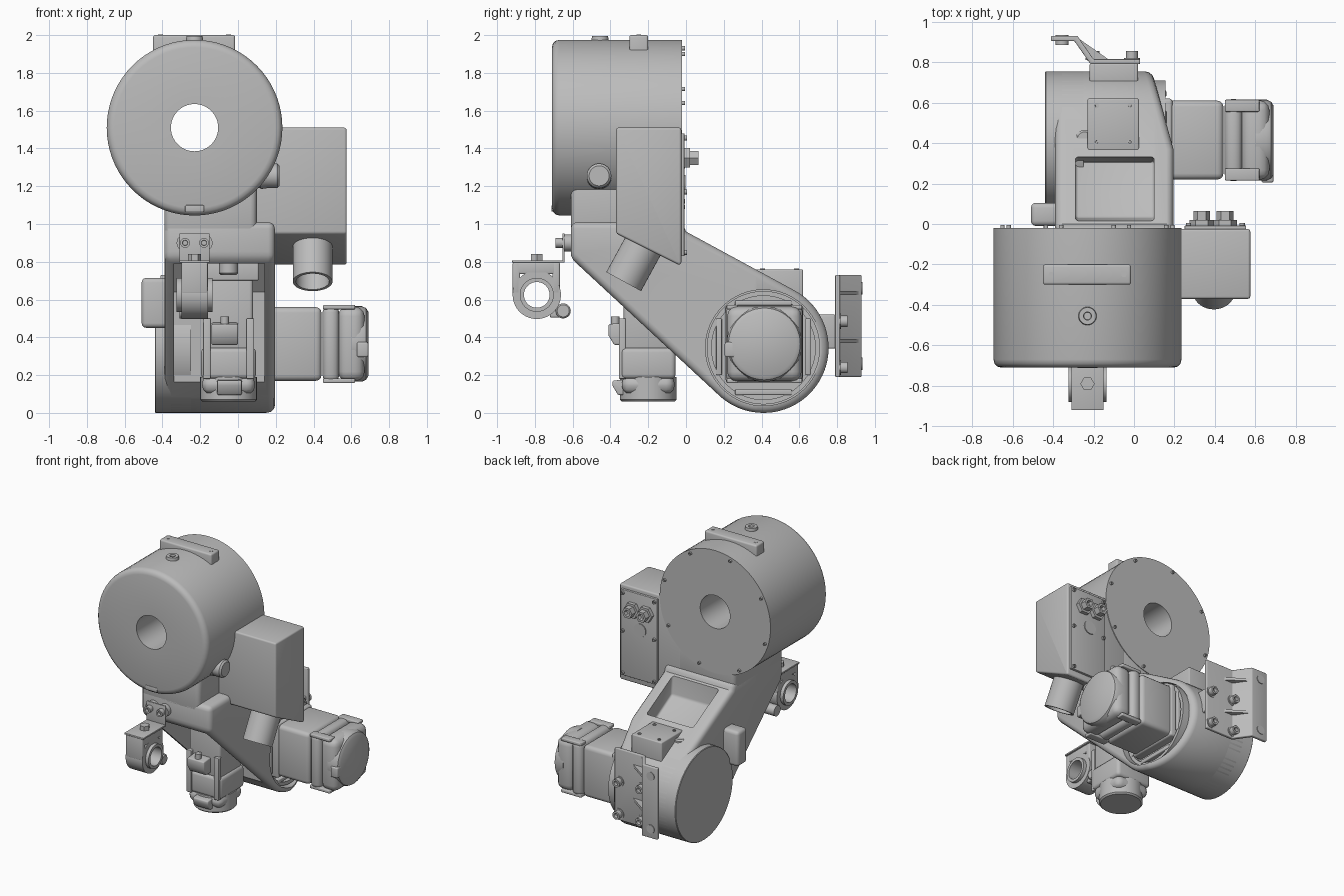
import bpy, bmesh
from math import sin, cos, pi, radians
from mathutils import Vector, Matrix

if "Cube" in bpy.data.objects:
    bpy.data.objects.remove(bpy.data.objects["Cube"])

grey = bpy.data.materials.new("cast grey")
grey.use_nodes = True
grey.diffuse_color = (0.5, 0.5, 0.5, 1)
grey.node_tree.nodes["Principled BSDF"].inputs["Base Color"].default_value = (0.5, 0.5, 0.5, 1)


def finish(name, bm, bevel=0.0, segments=3):
    bmesh.ops.recalc_face_normals(bm, faces=bm.faces)
    mesh = bpy.data.meshes.new(name)
    bm.to_mesh(mesh)
    bm.free()
    mesh.materials.append(grey)
    ob = bpy.data.objects.new(name, mesh)
    bpy.context.collection.objects.link(ob)
    if bevel:
        m = ob.modifiers.new("round edges", "BEVEL")
        m.width, m.segments = bevel, segments
        m.limit_method, m.angle_limit = "ANGLE", radians(40)
        apply_all(ob)
    return ob


def activate(ob):
    bpy.ops.object.select_all(action="DESELECT")
    ob.select_set(True)
    bpy.context.view_layer.objects.active = ob


def apply_all(ob):
    activate(ob)
    for m in list(ob.modifiers):
        bpy.ops.object.modifier_apply(modifier=m.name)


def cut(ob, cutter):
    m = ob.modifiers.new("cut", "BOOLEAN")
    m.operation, m.solver, m.object = "DIFFERENCE", "EXACT", cutter
    apply_all(ob)
    bpy.data.objects.remove(cutter)


def box(name, lo, hi, bevel=0.0):
    lo, hi = Vector(lo), Vector(hi)
    bm = bmesh.new()
    bmesh.ops.create_cube(bm, size=1)
    bmesh.ops.transform(bm, matrix=Matrix.Translation((lo + hi) / 2) @ Matrix.Diagonal((*(hi - lo), 1)), verts=bm.verts)
    return finish(name, bm, bevel)


def prism(name, points, lo, hi, axis="X", bevel=0.0, slice_plane=None):
    """Extrude a (y, z) outline along X, or an (x, y) outline along Z."""
    bm = bmesh.new()
    place = (lambda p, d: (d, *p)) if axis == "X" else (lambda p, d: (*p, d))
    face = bm.faces.new([bm.verts.new(place(p, lo)) for p in points])
    ext = bmesh.ops.extrude_face_region(bm, geom=[face])
    new = [v for v in ext["geom"] if isinstance(v, bmesh.types.BMVert)]
    bmesh.ops.translate(bm, vec=place((0, 0), hi - lo), verts=new)
    if slice_plane:
        res = bmesh.ops.bisect_plane(bm, geom=bm.verts[:] + bm.edges[:] + bm.faces[:],
                                     plane_co=slice_plane[0], plane_no=slice_plane[1], clear_outer=True)
        bmesh.ops.holes_fill(bm, edges=[e for e in res["geom_cut"] if isinstance(e, bmesh.types.BMEdge)])
    return finish(name, bm, bevel)


def lathe(name, origin, direction, profile, n=48, closed=False):
    """Spin (radius, distance) points around a direction."""
    bm = bmesh.new()
    rings = [[bm.verts.new((r * cos(2 * pi * i / n), r * sin(2 * pi * i / n), d)) for i in range(n)]
             for r, d in profile]
    pairs = list(zip(rings, rings[1:])) + ([(rings[-1], rings[0])] if closed else [])
    for a, b in pairs:
        for i in range(n):
            bm.faces.new((a[i], a[(i + 1) % n], b[(i + 1) % n], b[i]))
    if not closed:
        bm.faces.new(rings[0])
        bm.faces.new(rings[-1])
    turn = Vector(direction).to_track_quat("Z", "Y").to_matrix().to_4x4()
    bmesh.ops.transform(bm, matrix=Matrix.Translation(origin) @ turn, verts=bm.verts)
    return finish(name, bm)


def rod(name, origin, direction, r, length, n=32, edge=0.0):
    return lathe(name, origin, direction, [(r, 0), (r, length - edge), (r - edge, length)] if edge
                 else [(r, 0), (r, length)], n)


def tube(name, origin, direction, r, bore, length, n=40):
    return lathe(name, origin, direction, [(bore, 0), (r, 0), (r, length), (bore, length)], n, True)


def bolt(name, origin, direction, r=0.018, h=0.02):
    return lathe(name, origin, direction, [(r, -0.01), (r, h), (r * .55, h), (r * .5, h * .4)], 16)


X, Y, Z = Vector((1, 0, 0)), Vector((0, 1, 0)), Vector((0, 0, 1))

# Upper drum with through bore and back cover screws
lathe("upper_drum", (-.23, -.71, 1.51), Y,
      [(.125, 0), (.425, 0), (.445, .005), (.46, .02), (.465, .04), (.465, .69), (.125, .69)], 72, True)
for k in range(8):
    a = pi / 4 * k + .3
    bolt("drum_screw", (-.23 + .44 * cos(a), -.02, 1.51 + .44 * sin(a)), Y, .011, .014)
box("drum_lower_notch", (-.28, -.713, 1.065), (-.18, -.66, 1.1), .005)

# Top mounting pad and vent plugs
box("top_pad", (-.45, -.3, 1.85), (-.015, -.2, 2), .012)
for x in (-.41, -.05):
    rod("pad_hole_plug", (x, -.25, 1.995), Z, .013, .008, 16)
for o, d in (((-.23, -.455, 1.93), Z), ((.12, -.46, 1.255), X)):
    lathe("vent_plug", o, d, [(.07, 0), (.066, .03), (.045, .04), (.045, .05), (.042, .065), (.02, .065), (.018, .05)], 32)
rod("side_plug_boss", (.05, -.46, 1.255), X, .065, .17, 32, .012)

# Terminal box, sloped underneath, with back panel
prism("terminal_box", [(-.37, .95), (-.04, .785), (-.025, .785), (-.025, 1.51), (-.37, 1.51)], .06, .575, bevel=.02)
box("terminal_panel", (.25, -.04, .83), (.555, -.008, 1.48), .004)
for x in (.27, .535):
    for z in (.85, 1.17, 1.455):
        bolt("panel_screw", (x, -.008, z), Y, .013, .014)
for x in (.335, .45):
    rod("gland_base", (x, -.01, 1.35), Y, .06, .03, 6)
    lathe("gland_nut", (x, .02, 1.35), Y, [(.042, 0), (.042, .045), (.025, .045), (.02, .02)], 6)
rod("panel_cap", (.39, -.01, 1.21), Y, .05, .008)

# Cable outlet below the terminal box
tube("cable_outlet", (.395, -.33, .695), (0, .48, .88), .105, .088, .26)

# Hollow arm: rounded lower end, straight sides up to the neck
C, R = (.41, .345), .345
arc = [(C[0] + R * cos(radians(a)), C[1] + R * sin(radians(a))) for a in range(-131, 62, 6)]
arm = prism("arm", arc + [(.0, .96), (-.02, 1.01), (-.61, 1.01), (-.61, .82)], -.39, .195, bevel=.035,
            slice_plane=((.195, .37, 0), (.4, .11, 0)))
cut(arm, prism("cavity", [(-.72, .79), (-.05, .79), (.08, .64), (.1, .1), (-.4, -.1), (-.72, .2)], -.34, .14))
cut(arm, prism("pocket", [(.0, 1.1), (.03, .81), (.31, .65), (.36, .95)], -.29, .1, bevel=.015))
cut(arm, rod("motor_recess", (.1, *C), X, .307, .3, 64))
box("neck", (-.39, -.61, .93), (.1, -.025, 1.25), .035)
rod("pocket_plug", (-.1, .005, .885), Y, .035, .012, 24)

# Disc cover on the left of the arm
rod("disc_cover", (-.25, *C), -X, R, .19, 72, .004)
box("side_lug", (-.51, -.01, .45), (-.34, .105, .715), .025)

# Cover block on top of the arm
box("cover_block", (-.23, .35, .55), (.025, .62, .76), .008)
for x in (-.185, -.02):
    for y in (.405, .585):
        bolt("cover_screw", (x, y, .757), Z, .013, .008)
rod("oil_plug", (-.245, .42, .6), Z, .045, .13, 24, .01)

# Side motor: square body with rounded corners and end cap
tube("motor_ring", (.1, *C), X, .3, .275, .055, 56)
rod("motor_mount", (.09, *C), X, .285, .035, 56)
for s in (-1, 1):
    box("mount_bar", (.1, C[0] - .15, .345 + s * .235 - .015), (.16, C[0] + .15, .345 + s * .235 + .015), .006)
    box("mount_bar", (.1, C[0] + s * .235 - .015, .2), (.16, C[0] + s * .235 + .015, .5), .006)
MY, MZ = .415, .365
for name, x0, x1, h, b in (("motor_flange", .1, .19, .205, .015), ("motor_body", .15, .442, .195, .03),
                           ("motor_brake", .448, .535, .203, .035), ("motor_encoder", .53, .67, .197, .05)):
    box(name, (x0, MY - h, MZ - h), (x1, MY + h, MZ + h), b)
lathe("motor_cap", (.6, MY, MZ), X, [(.2, 0), (.2, .055), (.19, .078), (.17, .09)], 48)
box("motor_connector", (.63, MY - .21, MZ - .07), (.69, MY - .1, MZ + .01), .01)
for sy in (-1, 1):
    for sz in (-1, 1):
        bolt("motor_bolt", (.19, MY + sy * .165, MZ + sz * .165), X, .025, .02)
        box("motor_rib", (.45, MY + sy * .17 - .03, MZ + sz * .195 - .012),
            (.62, MY + sy * .17 + .03, MZ + sz * .195 + .012), .006)

# Hanging motor inside the arm
HX, HY = -.05, -.2
for name, z0, z1, h, b in (("wrist_motor_body", .33, .72, .13, .02), ("wrist_motor_brake", .18, .345, .145, .025),
                           ("wrist_motor_flange", .7, .8, .16, .01), ("wrist_motor_encoder", .1, .2, .14, .045)):
    box(name, (HX - h, HY - h, z0), (HX + h, HY + h, z1), b)
rod("wrist_motor_cap", (HX, HY, .19), -Z, .15, .13, 40, .01)
for z0, z1, y0, x0, x1 in ((.36, .48, -.41, -.14, .0), (.095, .18, -.39, -.11, .02)):
    prism("wrist_connector", [(y0 + .03, z0), (-.3, z0), (-.3, z1), (y0, z1 - .01), (y0, z0 + .05)], x0, x1, bevel=.008)
rod("connector_stem", (-.07, -.375, .47), Z, .022, .04, 16)
for s in (-1, 1):
    box("wrist_motor_rib", (HX + s * .115 - .02, -.355, .18), (HX + s * .115 + .02, -.32, .5), .005)
rod("cavity_plug", (-.05, -.42, .8), -Z, .05, .07, 24, .01)

# Rear bracket: plate, jog, outer flange, gussets and bolts
box("bracket_boss", (-.22, .68, .34), (.02, .795, .52), .01)
BZ0, BZ1 = .19, .73
prism("rear_bracket", [(.03, .79), (.03, .815), (-.2, .815), (-.28, .93), (-.41, .93), (-.41, .905), (-.295, .905), (-.215, .79)],
      BZ0, BZ1, "Z", .006)
for z in (.38, .635):
    prism("bracket_gusset", [(-.12, .81), (-.21, .81), (-.285, .925)], z - .01, z + .01, "Z")
for z in (.24, .485):
    for x in (-.2, -.01):
        rod("bracket_washer", (x, .81, z), Y, .04, .01, 24)
        bolt("bracket_bolt", (x, .815, z), Y, .03, .04)
for z in (.26, .66):
    rod("flange_bush", (-.355, .885, z), Y, .032, .05, 24)

# Cable clamp on the front of the neck
box("clamp_plate", (-.31, -.655, .795), (-.15, -.643, .95), .004)
box("clamp_shelf", (-.31, -.92, .795), (-.15, -.645, .808), .003)
for x in (-.28, -.18):
    rod("clamp_spacer", (x, -.645, .9), Y, .045, .05, 24)
    bolt("clamp_bolt", (x, -.655, .9), -Y, .026, .035)
rod("shelf_bolt", (-.23, -.79, .8), Z, .035, .04, 6)
KY, KZ = -.79, .625
tube("clamp_ring", (-.3, KY, KZ), X, .128, .085, .14)
tube("clamp_bush", (-.325, KY, KZ), X, .09, .068, .19)
for y in (-.9, -.69):
    box("clamp_cheek", (-.3, y - .018, .63), (-.16, y + .022, .797), .008)
box("clamp_bridge", (-.3, -.9, .735), (-.16, -.69, .797), .008)
rod("clamp_knob", (-.31, -.65, .54), X, .04, .15, 24, .008)
box("clamp_link", (-.28, -.72, .505), (-.18, -.65, .55), .008)

# Smooth curved surfaces, keep corners crisp
for ob in list(bpy.context.collection.objects):
    if ob.type == "MESH" and grey.name in ob.data.materials:
        activate(ob)
        bpy.ops.object.shade_smooth_by_angle(angle=radians(32))
